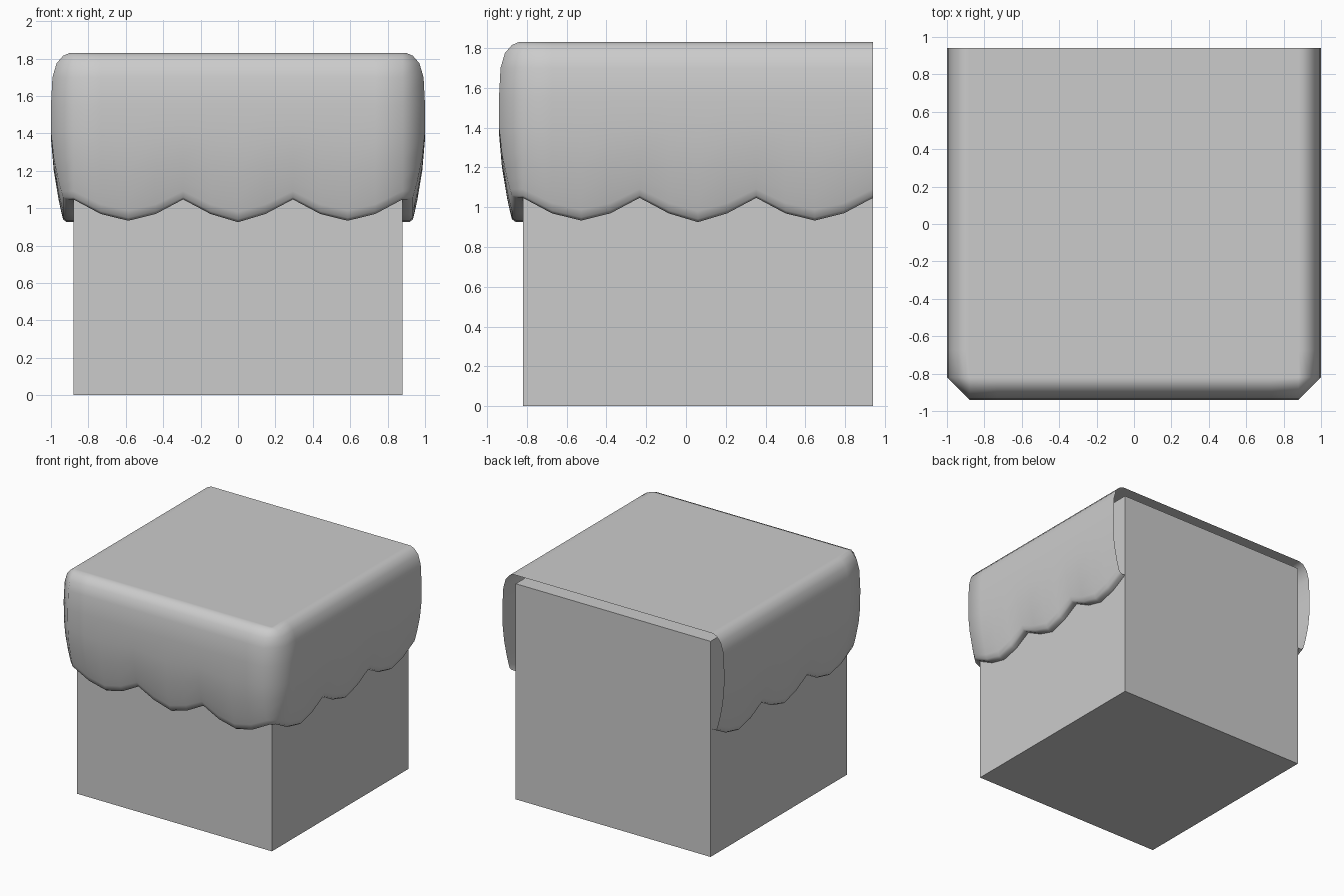
import bpy, bmesh
from mathutils import Vector

if "Cube" in bpy.data.objects:
    bpy.data.objects.remove(bpy.data.objects["Cube"])

W, FRONT, BACK, H = 0.88, -0.82, 0.94, 1.76   # box half width, y limits, height
LOW = 0.925                                   # lowest point of the scallops


def make_object(name, bm):
    mesh = bpy.data.meshes.new(name)
    bm.to_mesh(mesh)
    bm.free()
    obj = bpy.data.objects.new(name, mesh)
    bpy.context.collection.objects.link(obj)
    return obj


# Plain box body
bm = bmesh.new()
bmesh.ops.create_cube(bm, size=1)
bmesh.ops.scale(bm, vec=(2 * W, BACK - FRONT, H), verts=bm.verts)
bmesh.ops.translate(bm, vec=(0, (BACK + FRONT) / 2, H / 2), verts=bm.verts)
make_object("box_body", bm)

# Drape cross-section: (distance out from the box, height)
PROFILE = [(0, LOW), (0.035, LOW), (0.055, 0.94), (0.065, 0.98), (0.08, 1.05),
           (0.105, 1.2), (0.119, 1.36), (0.12, 1.55), (0.112, 1.7),
           (0.09, 1.775), (0.055, 1.815), (0.02, 1.83), (0, 1.83)]
SCALLOP = [0.122, 0.044, 0.008, 0.044]         # hem lift, one scallop
SIDES = [((-W, BACK), (-W, FRONT), (-1, 0)),
         ((-W, FRONT), (W, FRONT), (0, -1)),
         ((W, FRONT), (W, BACK), (1, 0))]

# Scalloped drape, open at the back
bm = bmesh.new()
columns = []
for start, end, normal in SIDES:
    a, b, n = Vector(start), Vector(end), Vector(normal)
    for i in range(13):
        base = a.lerp(b, i / 12)
        lift = 0 if i == 6 else SCALLOP[i % 4]
        col = []
        for out, z in PROFILE:
            p = base + n * out
            col.append(bm.verts.new((p.x, p.y, z + lift * max(0, (1.55 - z) / 0.625))))
        columns.append(col)
for c, d in zip(columns, columns[1:]):
    for k in range(len(PROFILE) - 1):
        bm.faces.new((c[k], d[k], d[k + 1], c[k + 1]))
bm.faces.new([c[-1] for c in columns])
bmesh.ops.remove_doubles(bm, verts=bm.verts, dist=0.0005)
bmesh.ops.recalc_face_normals(bm, faces=bm.faces)
bm.faces.ensure_lookup_table()
top = max(bm.faces, key=lambda f: f.calc_area())
if top.normal.z < 0:
    bmesh.ops.reverse_faces(bm, faces=bm.faces)
drape = make_object("scalloped_drape", bm)
bpy.context.view_layer.objects.active = drape
drape.select_set(True)
bpy.ops.object.shade_smooth_by_angle(angle=1.0)
